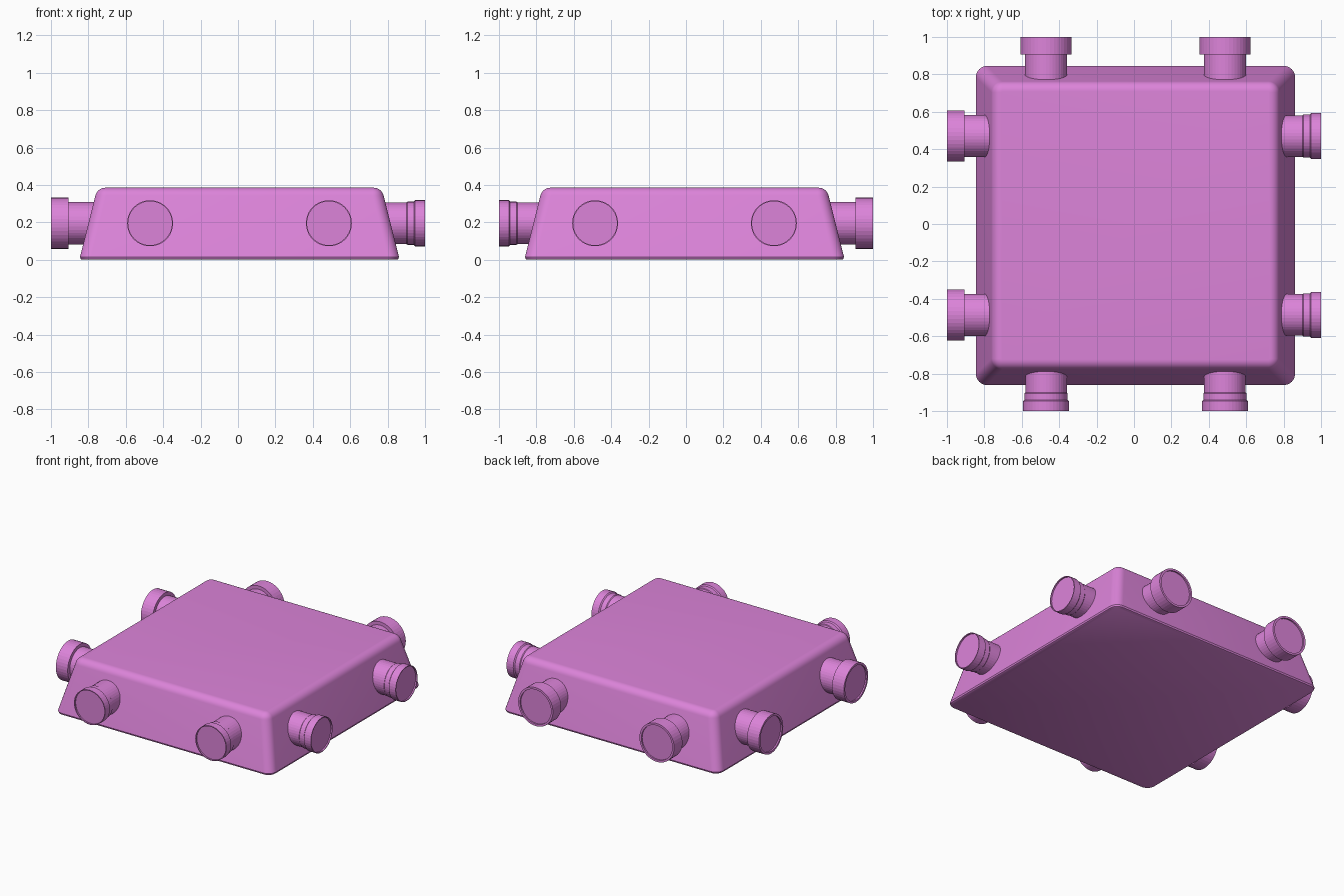
import bpy, bmesh, math
from mathutils import Vector, Matrix

cube = bpy.data.objects.get("Cube")
if cube:
    bpy.data.objects.remove(cube, do_unlink=True)

plastic = bpy.data.materials.new("orchid_plastic")
plastic.use_nodes = True
color = (0.72, 0.23, 0.70, 1)
plastic.diffuse_color = color
plastic.node_tree.nodes["Principled BSDF"].inputs["Base Color"].default_value = color

CENTER = Vector((0.008, -0.008, 0))


def loft(name, rings, smooth):
    """Skin equal-length closed rings and cap both ends."""
    bm = bmesh.new()
    loops = [[bm.verts.new(p) for p in ring] for ring in rings]
    for a, b in zip(loops, loops[1:]):
        for i in range(len(a)):
            j = (i + 1) % len(a)
            bm.faces.new((a[i], a[j], b[j], b[i]))
    bm.faces.new(loops[0][::-1])
    bm.faces.new(loops[-1])
    bmesh.ops.recalc_face_normals(bm, faces=bm.faces)
    mesh = bpy.data.meshes.new(name)
    bm.to_mesh(mesh)
    bm.free()
    mesh.materials.append(plastic)
    obj = bpy.data.objects.new(name, mesh)
    bpy.context.collection.objects.link(obj)
    if smooth:
        bpy.ops.object.select_all(action="DESELECT")
        obj.select_set(True)
        bpy.context.view_layer.objects.active = obj
        bpy.ops.object.shade_smooth_by_angle(angle=math.radians(30))
    return obj


def rounded_square(half, radius, z, steps=8):
    points = []
    for quarter in range(4):
        corner = math.pi / 4 + quarter * math.pi / 2
        offset = math.sqrt(2) * (half - radius)
        for k in range(steps + 1):
            a = quarter * math.pi / 2 + k / steps * math.pi / 2
            points.append(CENTER + Vector((
                offset * math.cos(corner) + radius * math.cos(a),
                offset * math.sin(corner) + radius * math.sin(a), z)))
    return points


# Tapered box with a rounded top edge and a small bottom edge
rings = [rounded_square(0.842, 0.05, 0),
         rounded_square(0.849, 0.057, 0.004),
         rounded_square(0.853, 0.06, 0.015)]
fillet, slope = 0.055, math.radians(14)
for k in range(9):
    a = slope + (math.pi / 2 - slope) * k / 8
    reach = fillet * math.cos(a)
    rings.append(rounded_square(0.717 + reach, reach + 0.005,
                                0.385 - fillet + fillet * math.sin(a)))
loft("box_body", rings, True)

# Spouts: (radius, distance from the middle), ending in a shallow recess
narrow = [(0.111, 0.70), (0.111, 0.90), (0.115, 0.905), (0.115, 0.94),
          (0.123, 0.947), (0.123, 1.0), (0.117, 1.0), (0.117, 0.99)]
wide = [(0.113, 0.70), (0.113, 0.907), (0.137, 0.907),
        (0.137, 1.0), (0.122, 1.0), (0.122, 0.99)]
SIDES = 40


def spout(name, profile, turn, shift):
    spin = Matrix.Rotation(turn, 3, "Z")
    offset = spin @ Vector((0, shift, 0)) + CENTER + Vector((0, 0, 0.195))
    # Keep the tips flush with the overall extent
    offset -= spin.col[0] * CENTER.dot(spin.col[0])
    rings = []
    for radius, reach in profile:
        ring = []
        for i in range(SIDES):
            a = 2 * math.pi * i / SIDES
            ring.append(spin @ Vector((reach, radius * math.cos(a),
                                       radius * math.sin(a))) + offset)
        rings.append(ring)
    loft(name, rings, False)


for side, profile, quarter in (("left", narrow, 0), ("back", wide, 1),
                               ("right", wide, 2), ("front", narrow, 3)):
    for number, shift in enumerate((-0.478, 0.478), 1):
        spout(f"{side}_spout_{number}", profile, quarter * math.pi / 2, shift)
